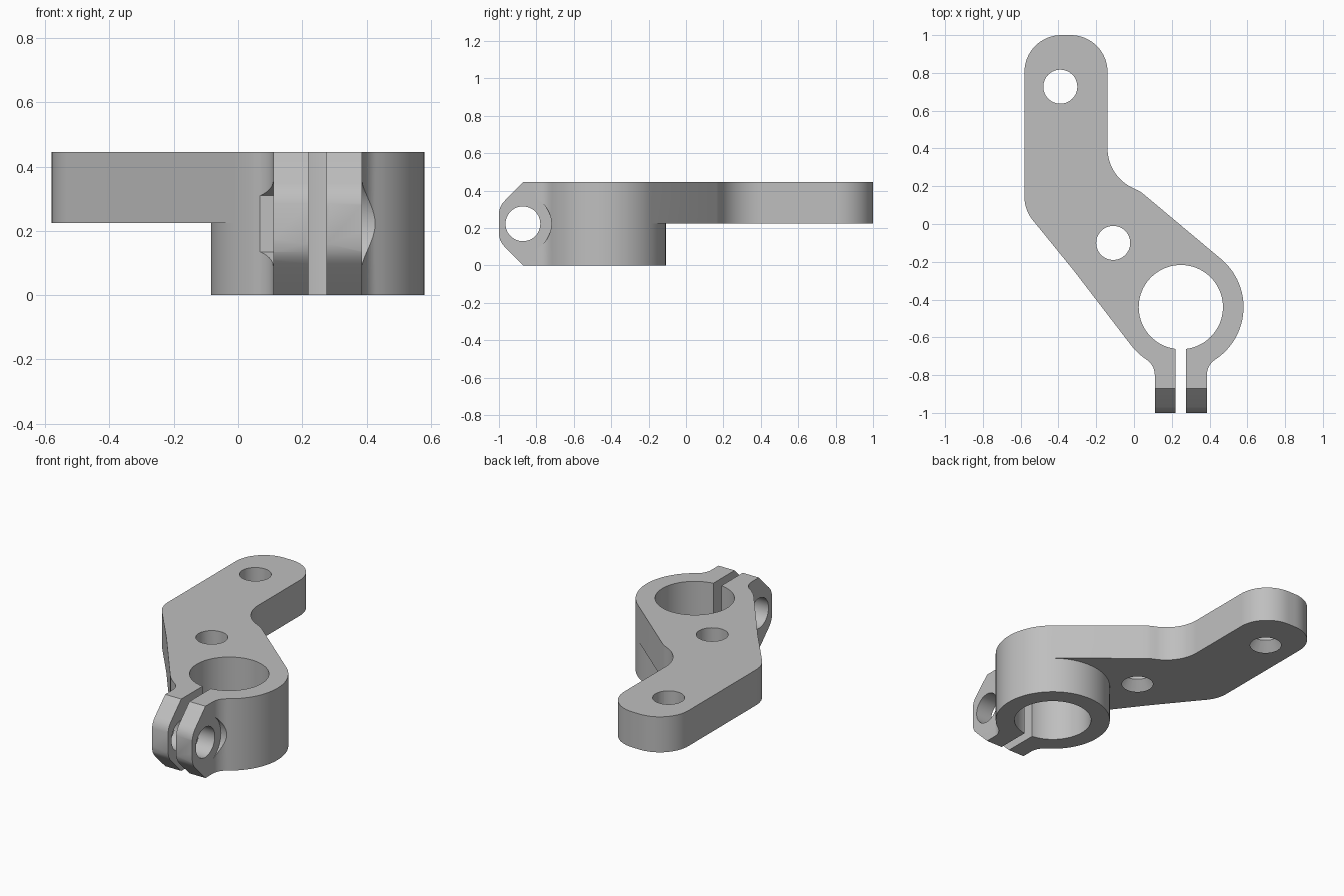
import bpy, bmesh, math
from mathutils import Vector

if "Cube" in bpy.data.objects:
    bpy.data.objects.remove(bpy.data.objects["Cube"])

H, STEP = 0.445, 0.225          # full height, underside of the arm
CX, CY, R = 0.248, -0.44, 0.332  # clamp ring
EAR, SLOT = 0.138, 0.028         # half widths of ears and slot
BOLT_Y, BOLT_Z = -0.872, H / 2


def arc(cx, cy, r, a0, a1, n):
    """Points along an arc, angles in degrees."""
    return [(cx + r * math.cos(math.radians(a0 + (a1 - a0) * i / n)),
             cy + r * math.sin(math.radians(a0 + (a1 - a0) * i / n))) for i in range(n + 1)]


def prism(name, pts, lo, hi, axis='Z'):
    """Extrude a closed outline along z (points x, y) or x (points y, z)."""
    place = (lambda p, t: Vector((p[0], p[1], t))) if axis == 'Z' else (lambda p, t: Vector((t, p[0], p[1])))
    bm = bmesh.new()
    a = [bm.verts.new(place(p, lo)) for p in pts]
    b = [bm.verts.new(place(p, hi)) for p in pts]
    bm.faces.new(a[::-1])
    bm.faces.new(b)
    for i in range(len(pts)):
        j = (i + 1) % len(pts)
        bm.faces.new((a[i], a[j], b[j], b[i]))
    return finish(name, bm)


def finish(name, bm):
    bmesh.ops.recalc_face_normals(bm, faces=bm.faces)
    me = bpy.data.meshes.new(name)
    bm.to_mesh(me)
    bm.free()
    ob = bpy.data.objects.new(name, me)
    bpy.context.collection.objects.link(ob)
    return ob


def circle(cx, cy, r, n=64):
    return arc(cx, cy, r, 0, 360, n)[:-1]


def carve(target, tool, operation='DIFFERENCE'):
    """Apply a boolean and remove the tool."""
    m = target.modifiers.new("carve", 'BOOLEAN')
    m.operation, m.solver, m.object = operation, 'EXACT', tool
    bpy.context.view_layer.objects.active = target
    bpy.ops.object.modifier_apply(modifier=m.name)
    bpy.data.objects.remove(tool)


# fillet between clamp ring and ears
EAR_Y = -0.80
dy = CY - EAR_Y
fr = (EAR ** 2 + dy ** 2 - R ** 2) / (2 * (R - EAR))
fa = math.degrees(math.atan2(dy, EAR + fr))

# plan outline, counter-clockwise from the right ear
outline = [(CX + EAR, -1.0)]
outline += arc(CX + EAR + fr, EAR_Y, fr, 180, 180 - fa, 10)
outline += arc(CX, CY, R, -fa, 50, 36)[1:]
outline += [(0.045, 0.163), (0.022, 0.178)]
outline += arc(0.091, 0.40, 0.231, 245, 180, 16)
outline += arc(-0.335, 0.805, 0.195, 0, 90, 16)
outline += arc(-0.385, 0.805, 0.195, 90, 180, 16)
outline += arc(-0.38, 0.145, 0.20, 180, 223, 12)
outline += [(-0.32, -0.245)]
outline += arc(CX, CY, R, 218, 180 + fa, 8)
outline += arc(CX - EAR - fr, EAR_Y, fr, fa, 0, 10)[1:]
outline += [(CX - EAR, -1.0)]
bracket = prism("clamp_bracket", outline, 0, H)

# relief below the arm, leaving only the ring at full height
relief = arc(CX, CY, R, 50, 218, 60)
relief += [(CX - 1.5 * math.cos(math.radians(38)), CY - 1.5 * math.sin(math.radians(38))),
           (-1.5, 1.5), (CX + 1.5 * math.cos(math.radians(50)), 1.5)]
carve(bracket, prism("relief_cutter", relief, -0.2, STEP))

# chamfered and rounded ear ends
side = [(1.2, -0.1), (1.2, H + 0.1), (-0.77, H + 0.1)]
side += [(-0.968, 0.347), (-0.982, 0.331), (-0.993, 0.311), (-1.0, 0.285)]
side += [(y, H - z) for y, z in reversed(side[3:])] + [(-0.77, -0.1)]
carve(bracket, prism("ear_profile", side, -1, 1, 'X'), 'INTERSECT')

# clamp bore and slot
carve(bracket, prism("bore_cutter", circle(CX, CY, 0.223, 80), -0.1, 0.6))
carve(bracket, prism("slot_cutter", [(CX - SLOT, -1.1), (CX + SLOT, -1.1),
                                     (CX + SLOT, CY), (CX - SLOT, CY)], -0.1, 0.6))

# bolt hole, round head seat and hexagonal nut seat
carve(bracket, prism("bolt_cutter", circle(BOLT_Y, BOLT_Z, 0.093, 48), -0.1, 0.6, 'X'))
carve(bracket, prism("head_seat_cutter", circle(BOLT_Y, BOLT_Z, 0.152), CX + EAR, 0.7, 'X'))
hexagon = arc(BOLT_Y, BOLT_Z, 0.152 / math.cos(math.pi / 6), 30, 330, 5)
carve(bracket, prism("nut_seat_cutter", hexagon, -0.2, CX - EAR, 'X'))

# countersunk mounting holes
for x, y in ((-0.39, 0.727), (-0.11, -0.10)):
    carve(bracket, prism("hole_cutter", circle(x, y, 0.09, 48), 0.1, 0.6))
    bm = bmesh.new()
    bmesh.ops.create_cone(bm, cap_ends=True, segments=48, radius1=0.175, radius2=0.085, depth=0.09)
    bmesh.ops.translate(bm, verts=bm.verts, vec=(x, y, STEP + 0.045))
    carve(bracket, finish("countersink_cutter", bm))

# single grey finish with sharp machined edges
grey = bpy.data.materials.new("machined_grey")
grey.diffuse_color = (0.52, 0.52, 0.52, 1)
grey.use_nodes = True
grey.node_tree.nodes["Principled BSDF"].inputs["Base Color"].default_value = grey.diffuse_color
bracket.data.materials.clear()
bracket.data.materials.append(grey)
for p in bracket.data.polygons:
    p.material_index = 0
bpy.ops.object.select_all(action='DESELECT')
bracket.select_set(True)
bpy.context.view_layer.objects.active = bracket
bpy.ops.object.shade_smooth_by_angle(angle=math.radians(25))
